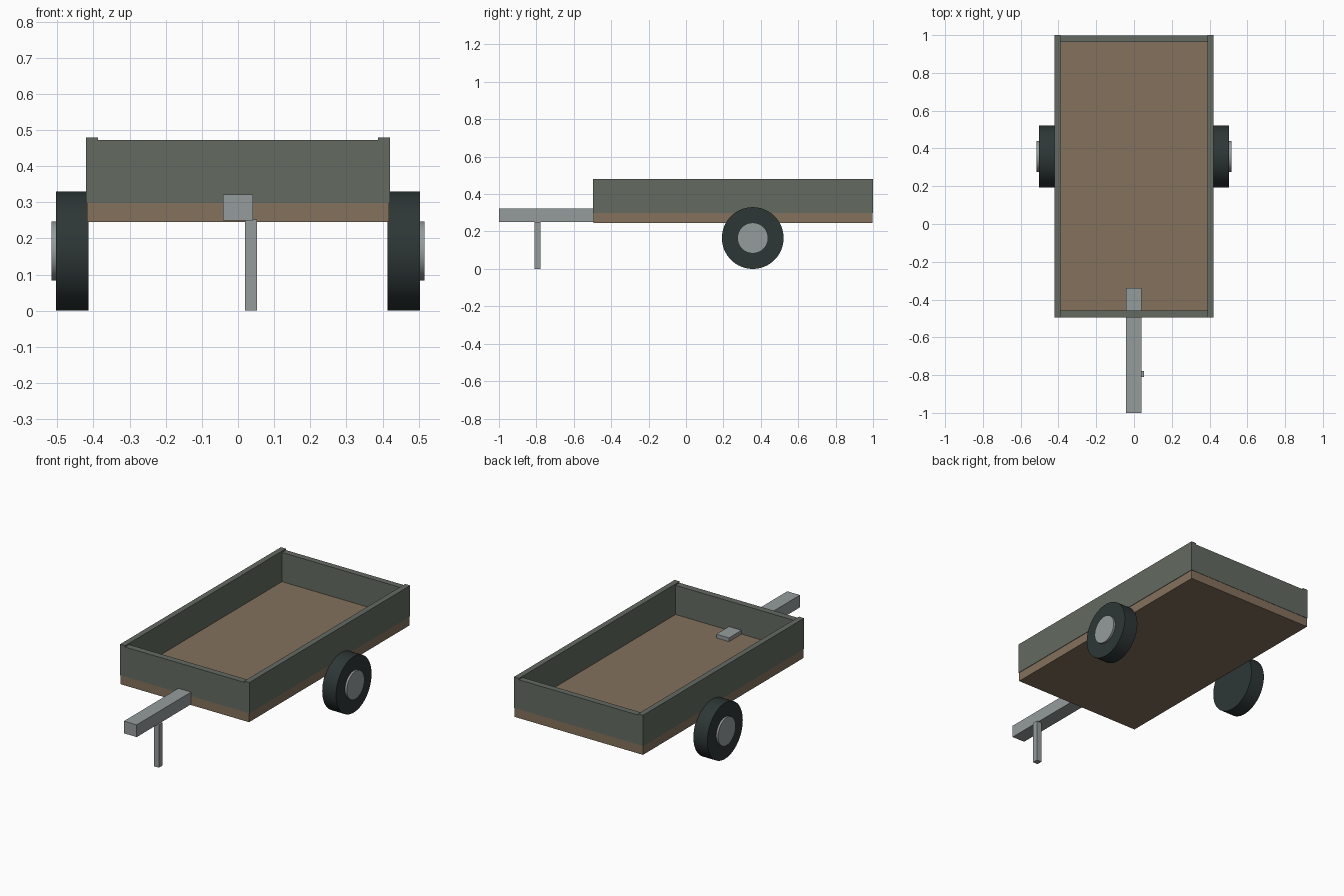
import bpy
import math

if "Cube" in bpy.data.objects:
    bpy.data.objects.remove(bpy.data.objects["Cube"], do_unlink=True)


def material(name, r, g, b):
    mat = bpy.data.materials.new(name)
    mat.use_nodes = True
    mat.diffuse_color = (r, g, b, 1)
    mat.node_tree.nodes["Principled BSDF"].inputs["Base Color"].default_value = (r, g, b, 1)
    return mat


green = material("grey_green_paint", 0.125, 0.147, 0.12)
wood = material("brown_wood", 0.23, 0.165, 0.107)
rubber = material("dark_rubber", 0.027, 0.037, 0.037)
steel = material("grey_steel", 0.30, 0.33, 0.33)


def box(name, x, y, z, mat):
    """Box spanning the given (min, max) pair on each axis."""
    spans = (x, y, z)
    bpy.ops.mesh.primitive_cube_add(size=1, location=[(a + b) / 2 for a, b in spans])
    obj = bpy.context.object
    obj.name = name
    obj.scale = [b - a for a, b in spans]
    bpy.ops.object.transform_apply(location=False, rotation=False, scale=True)
    obj.data.materials.append(mat)
    return obj


def disc(name, radius, x, mat):
    """Cylinder lying along x on the axle line."""
    bpy.ops.mesh.primitive_cylinder_add(
        vertices=64, radius=radius, depth=abs(x[1] - x[0]),
        location=((x[0] + x[1]) / 2, 0.357, 0.165), rotation=(0, math.pi / 2, 0))
    obj = bpy.context.object
    obj.name = name
    obj.data.materials.append(mat)
    bpy.ops.object.shade_smooth_by_angle(angle=math.radians(30))
    return obj


# Load bed
box("bed_floor", (-0.418, 0.418), (-0.494, 0.997), (0.245, 0.30), wood)

# End boards, a little lower than the side boards
box("front_board", (-0.39, 0.39), (-0.495, -0.457), (0.298, 0.472), green)
box("back_board", (-0.39, 0.39), (0.963, 0.999), (0.298, 0.472), green)

# Side boards and wheels
for side, s in (("left", 1), ("right", -1)):
    box(side + "_board", sorted((s * 0.388, s * 0.421)), (-0.496, 1.0), (0.298, 0.48), green)
    disc(side + "_tyre", 0.165, (s * 0.414, s * 0.504), rubber)
    disc(side + "_hub", 0.082, (s * 0.45, s * 0.516), steel)

# Drawbar and its support leg
box("drawbar", (-0.042, 0.041), (-1.0, -0.34), (0.25, 0.322), steel)
box("support_leg", (0.02, 0.052), (-0.81, -0.777), (0.0, 0.252), steel)
